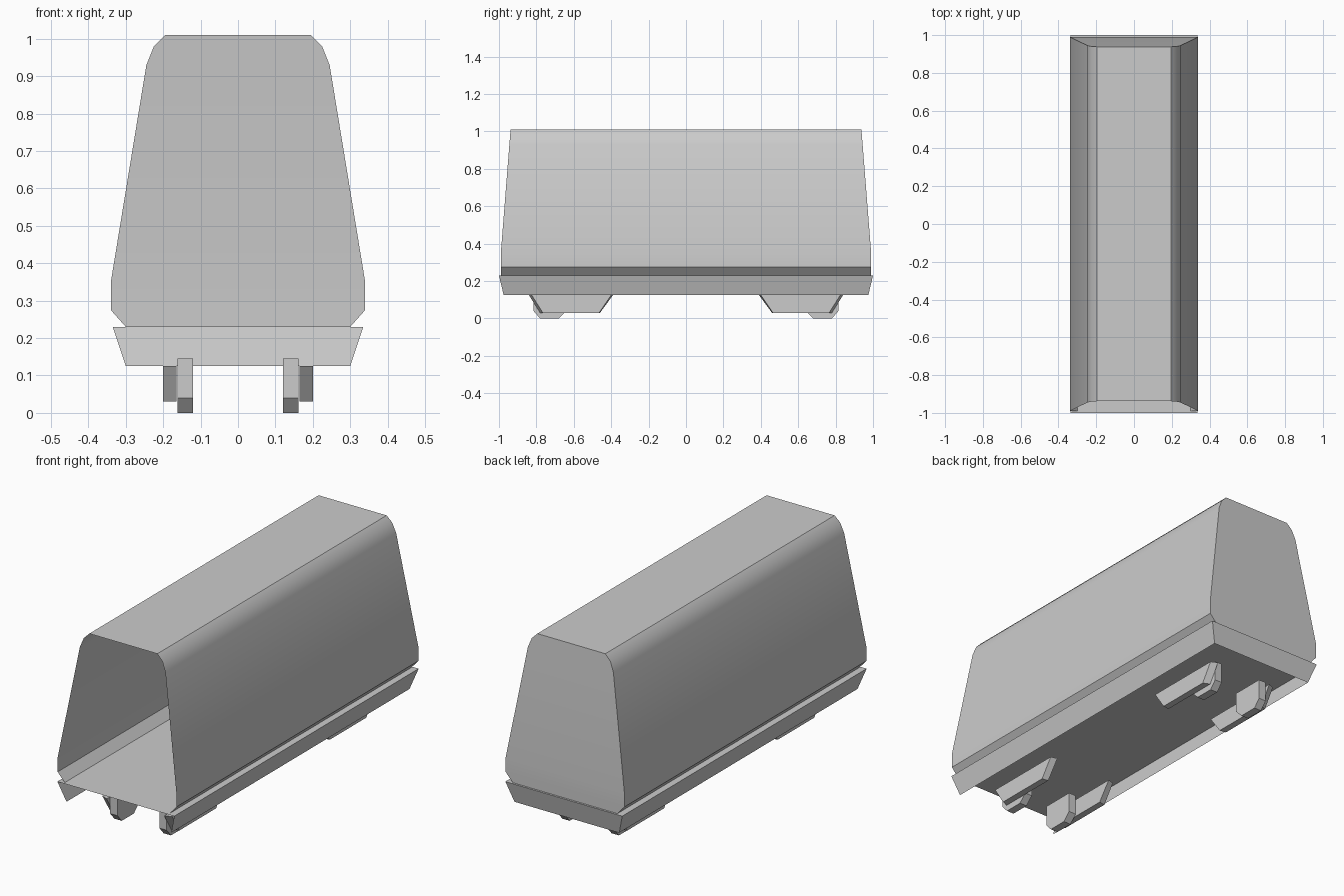
import bpy

if "Cube" in bpy.data.objects:
    bpy.data.objects.remove(bpy.data.objects["Cube"])


def make(name, verts, faces, smooth=None):
    me = bpy.data.meshes.new(name)
    me.from_pydata(verts, [], faces)
    me.update()
    ob = bpy.data.objects.new(name, me)
    bpy.context.collection.objects.link(ob)
    if smooth:
        bpy.ops.object.select_all(action='DESELECT')
        ob.select_set(True)
        bpy.context.view_layer.objects.active = ob
        bpy.ops.object.shade_smooth_by_angle(angle=smooth)
    return ob


def prism(name, inner, outer, x0, x1):
    # closed solid between two side outlines (y, z) at x0 and x1
    n = len(inner)
    verts = [(x0, y, z) for y, z in inner] + [(x1, y, z) for y, z in outer]
    faces = [tuple(range(n)), tuple(range(2 * n - 1, n - 1, -1))]
    faces += [(i, i + n, (i + 1) % n + n, (i + 1) % n) for i in range(n)]
    # keep normals outward whichever way the outline is mirrored
    area = sum(inner[i][0] * inner[(i + 1) % n][1] - inner[(i + 1) % n][0] * inner[i][1] for i in range(n))
    if (area > 0) == (x1 > x0):
        faces = [f[::-1] for f in faces]
    return make(name, verts, faces)


# Body shell: tapered cross-section, open at the front, closed at the back
half = [(0.30, 0.23), (0.34, 0.275), (0.34, 0.35), (0.245, 0.93), (0.225, 0.98), (0.195, 1.01)]
profile = half + [(-x, z) for x, z in reversed(half)]
n = len(profile)


def end_y(z):
    return 0.99 if z <= 0.35 else 0.99 - 0.052 * (z - 0.35) / 0.66


verts = [(x, s * end_y(z), z) for s in (-1, 1) for x, z in profile]
sides = [(i, i + n, i + n + 1, i + 1) for i in range(n - 1)]
back = [(n + i, 2 * n - 1 - i, 2 * n - 2 - i, n + i + 1) for i in range(len(half) - 1)]
make("body_shell", verts, [f[::-1] for f in sides] + back, 0.6)

# Floor sheet
make("floor", [(-0.335, -1, 0.23), (0.335, -1, 0.23), (0.335, 1, 0.23), (-0.335, 1, 0.23)], [(0, 1, 2, 3)])

# Skirt: sloping strip on the sides and back
top = [(0.335, -1), (0.335, 1), (-0.335, 1), (-0.335, -1)]
low = [(0.30, -0.975), (0.30, 0.975), (-0.30, 0.975), (-0.30, -0.975)]
make("skirt", [(x, y, 0.23) for x, y in top] + [(x, y, 0.125) for x, y in low],
     [(i, i + 4, i + 5, i + 1) for i in range(3)], 0.5)

# Undercarriage: side frames and wheel blocks, mirrored to four corners
frame_in = [(0.39, 0.125), (0.46, 0.03), (0.78, 0.03), (0.84, 0.125)]
frame_out = [(0.40, 0.125), (0.465, 0.03), (0.765, 0.03), (0.825, 0.125)]
wheel = [(0.64, 0.145), (0.64, 0.04), (0.68, 0.0), (0.78, 0.0), (0.815, 0.04), (0.815, 0.145)]
for sx, side in ((-1, "left"), (1, "right")):
    for sy, end in ((-1, "front"), (1, "back")):
        flip = lambda pts: [(sy * y, z) for y, z in pts]
        prism(f"bogie_frame_{end}_{side}", flip(frame_in), flip(frame_out), sx * 0.165, sx * 0.20)
        prism(f"wheel_block_{end}_{side}", flip(wheel), flip(wheel), sx * 0.12, sx * 0.162)
